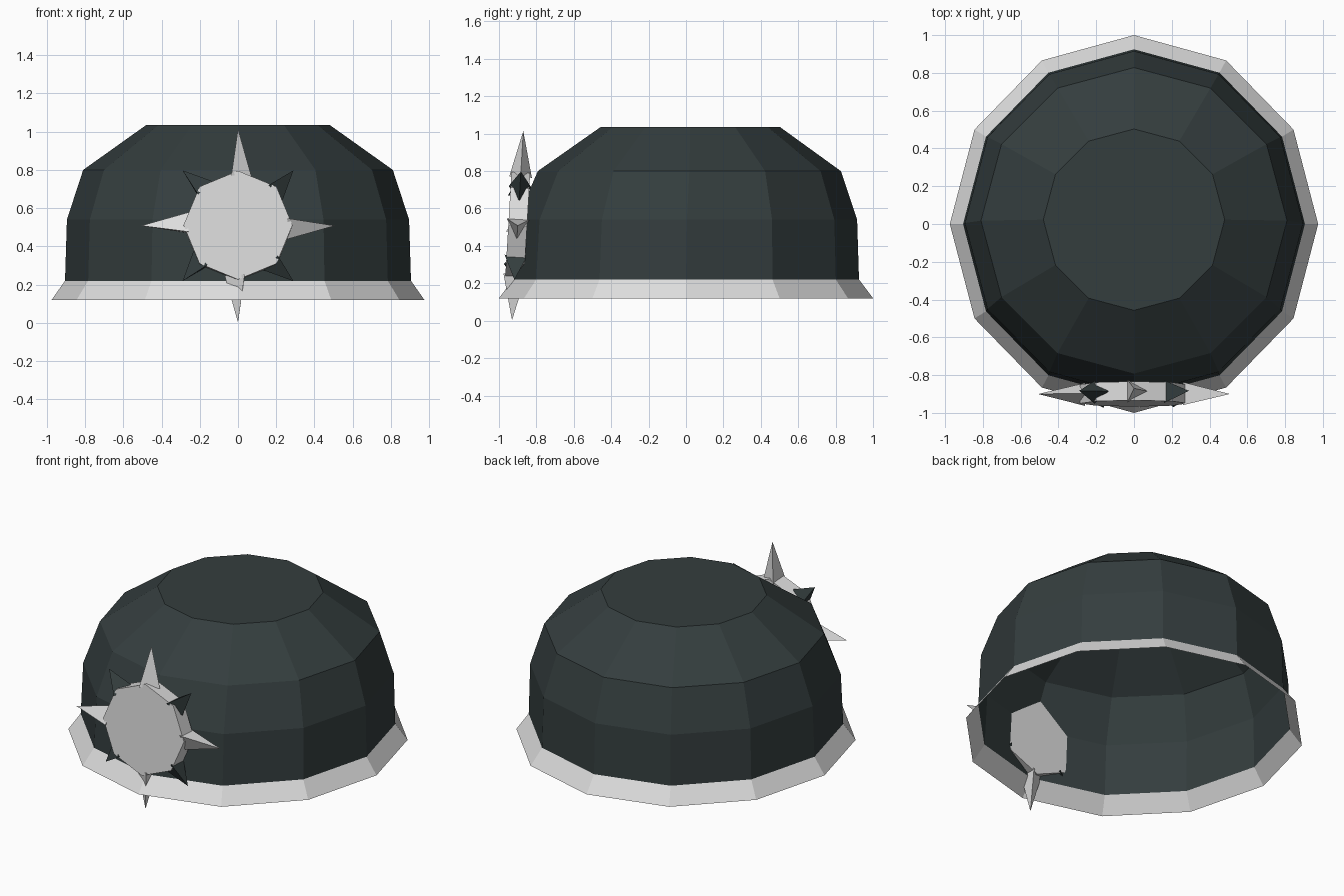
import bpy, bmesh
from math import sin, cos, pi, radians
from mathutils import Matrix, Vector

if "Cube" in bpy.data.objects:
    bpy.data.objects.remove(bpy.data.objects["Cube"], do_unlink=True)


def material(name, color):
    m = bpy.data.materials.new(name)
    m.use_nodes = True
    m.diffuse_color = (*color, 1)
    m.node_tree.nodes["Principled BSDF"].inputs["Base Color"].default_value = (*color, 1)
    return m


dark = material("dark slate", (0.034, 0.047, 0.048))
pale = material("pale grey", (0.72, 0.72, 0.72))


def add_object(name, bm, mat):
    mesh = bpy.data.meshes.new(name)
    bm.to_mesh(mesh)
    bm.free()
    mesh.materials.append(mat)
    obj = bpy.data.objects.new(name, mesh)
    bpy.context.collection.objects.link(obj)
    return obj


def shell(name, rings, mat, cap=False, sides=12):
    """Open faceted shell through rings of (x radius, y radius, y centre, z)."""
    bm = bmesh.new()
    loops = []
    for rx, ry, cy, z in rings:
        angles = [2 * pi * i / sides for i in range(sides)]
        loops.append([bm.verts.new((rx * cos(a), cy + ry * sin(a), z)) for a in angles])
    for low, high in zip(loops, loops[1:]):
        for i in range(sides):
            j = (i + 1) % sides
            bm.faces.new((low[i], low[j], high[j], high[i]))
    if cap:
        bm.faces.new(loops[-1])
    return add_object(name, bm, mat)


# Cap dome and flared brim share the same lower ring
base_ring = (0.905, 0.925, 0, 0.22)
shell("dome", [base_ring, (0.895, 0.91, 0.005, 0.54),
               (0.81, 0.81, 0.018, 0.8), (0.48, 0.48, 0.023, 1.035)], dark, cap=True)
shell("brim", [(0.975, 1.0, 0, 0.12), base_ring], pale)

# Badge frame: local z is up the badge, leaning back with the dome
badge = Matrix.Translation((0, -0.9, 0.508)) @ Matrix.Rotation(radians(-3.4), 4, "X")

# Octagonal badge disc
bm = bmesh.new()
bmesh.ops.create_cone(bm, cap_ends=True, segments=8, radius1=0.285, radius2=0.285,
                      depth=0.1, matrix=badge @ Matrix.Rotation(pi / 2, 4, "X"))
add_object("badge_disc", bm, pale)


# Three-sided spikes around the disc: long pale ones and short dark ones
def spike(name, angle, start, tip, radius, mat):
    bm = bmesh.new()
    place = (badge @ Matrix.Rotation(angle, 4, "Y")
             @ Matrix.Translation(Vector((0, 0, (start + tip) / 2))))
    bmesh.ops.create_cone(bm, cap_ends=True, segments=3, radius1=radius, radius2=0,
                          depth=tip - start, matrix=place @ Matrix.Rotation(-pi / 2, 4, "Z"))
    # Point one corner of the triangle along the tangent
    corner = max((place.inverted() @ v.co for v in bm.verts), key=lambda c: c.xy.length)
    turn = Matrix.Rotation(-corner.xy.to_3d().to_2d().angle_signed(Vector((1, 0))), 4, "Z")
    bm.transform(place @ turn @ place.inverted())
    return add_object(name, bm, mat)


for i, side in enumerate(("top", "left", "bottom", "right")):
    spike(f"long_spike_{side}", i * pi / 2, 0.26, 0.507, 0.07, pale)
    spike(f"short_spike_{i + 1}", (i + 0.5) * pi / 2, 0.26, 0.41, 0.07, dark)
